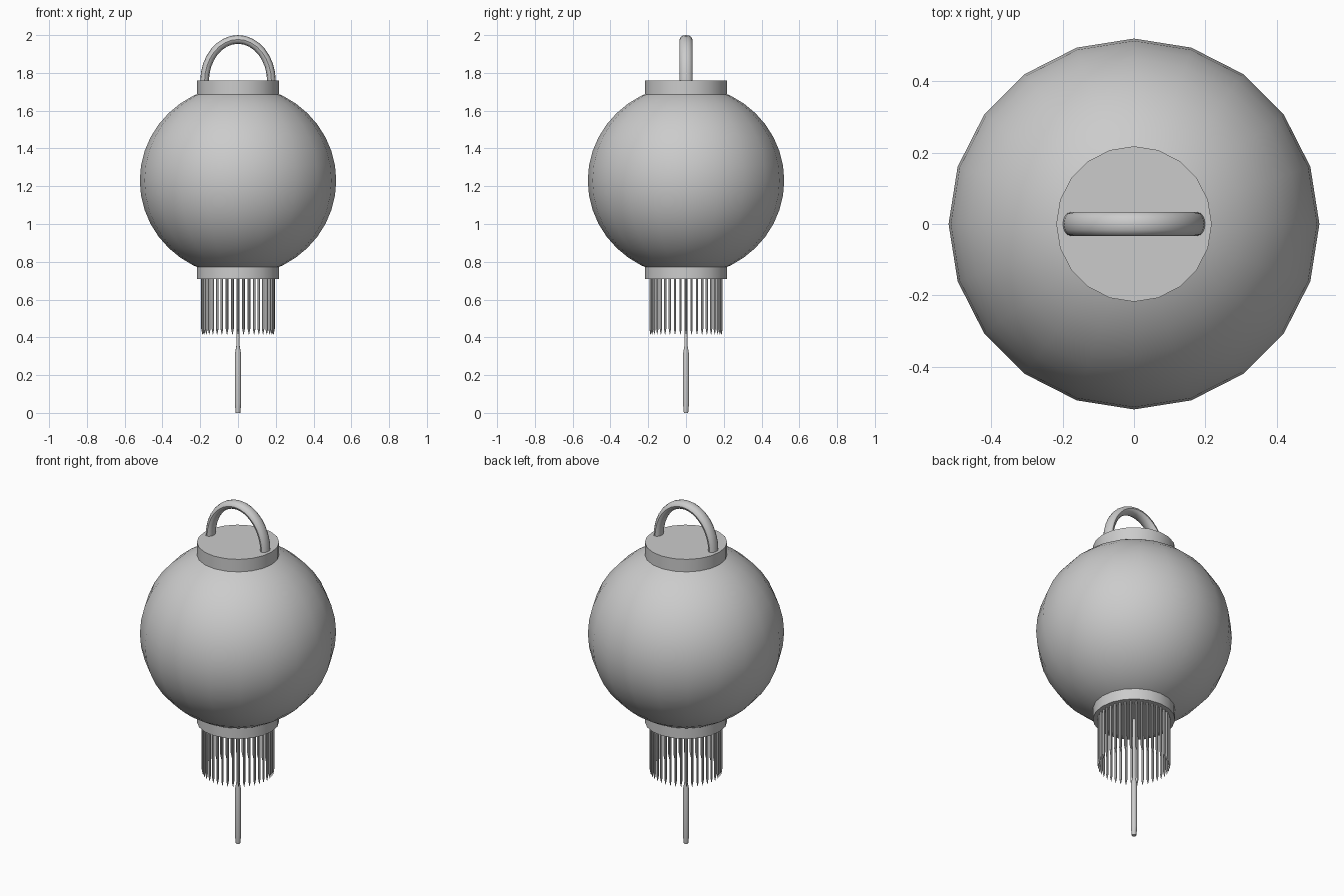
import bpy, bmesh, math
from mathutils import Matrix, Vector

cube = bpy.data.objects.get("Cube")
if cube:
    bpy.data.objects.remove(cube, do_unlink=True)

grey = bpy.data.materials.new("plain_grey")
grey.use_nodes = True
grey.diffuse_color = (0.6, 0.6, 0.6, 1)
grey.node_tree.nodes["Principled BSDF"].inputs["Base Color"].default_value = (0.6, 0.6, 0.6, 1)


def finish(name, bm, angle=40):
    bmesh.ops.recalc_face_normals(bm, faces=bm.faces)
    mesh = bpy.data.meshes.new(name)
    bm.to_mesh(mesh)
    bm.free()
    mesh.materials.append(grey)
    obj = bpy.data.objects.new(name, mesh)
    bpy.context.collection.objects.link(obj)
    bpy.ops.object.select_all(action="DESELECT")
    obj.select_set(True)
    bpy.context.view_layer.objects.active = obj
    bpy.ops.object.shade_smooth_by_angle(angle=math.radians(angle))
    return obj


def skin(bm, rings, closed_ends=True):
    """Bridge a list of equal-length vertex rings."""
    loops = [[bm.verts.new(p) for p in ring] for ring in rings]
    n = len(loops[0])
    for a, b in zip(loops, loops[1:]):
        for i in range(n):
            j = (i + 1) % n
            bm.faces.new((a[i], a[j], b[j], b[i]))
    if closed_ends:
        bm.faces.new(loops[0])
        bm.faces.new(loops[-1])


def lathe(bm, profile, sides, x=0, y=0):
    """Spin (radius, height) pairs around a vertical axis."""
    turn = [math.tau * i / sides for i in range(sides)]
    skin(bm, [[(x + r * math.cos(t), y + r * math.sin(t), z) for t in turn]
              for r, z in profile])


# Round lantern body
bm = bmesh.new()
bmesh.ops.create_uvsphere(bm, u_segments=20, v_segments=20, radius=0.52,
                          matrix=Matrix.Translation((0, 0, 1.23)) @ Matrix.Diagonal((1, 1, 0.97, 1)))
finish("lantern_body", bm)

# Top cap and bottom collar
for name, low, high in (("top_cap", 1.68, 1.76), ("bottom_collar", 0.71, 0.785)):
    bm = bmesh.new()
    lathe(bm, [(0.218, low), (0.218, high)], 20)
    finish(name, bm)

# Arched handle with an oval section
bm = bmesh.new()
rings = []
for i in range(17):
    a = math.pi * i / 16
    centre = Vector((0.177 * math.cos(a), 0, 1.755 + 0.222 * math.sin(a)))
    out = Vector((math.cos(a), 0, math.sin(a)))
    rings.append([centre + out * 0.023 * math.cos(t) + Vector((0, 0.034 * math.sin(t), 0))
                  for t in (math.tau * k / 12 for k in range(12))])
skin(bm, rings)
finish("handle", bm)

# Ring of hanging fringe strands with pointed tips
bm = bmesh.new()
strands = 40
for i in range(strands):
    a = math.tau * i / strands
    lathe(bm, [(0.007, 0.72), (0.007, 0.445), (0.001, 0.415)], 6,
          0.188 * math.cos(a), 0.188 * math.sin(a))
finish("fringe", bm)

# Central cord and tassel
bm = bmesh.new()
lathe(bm, [(0.008, 0.72), (0.008, 0.36), (0.017, 0.31), (0.017, 0.05), (0.012, 0)], 10)
finish("centre_tassel", bm)
